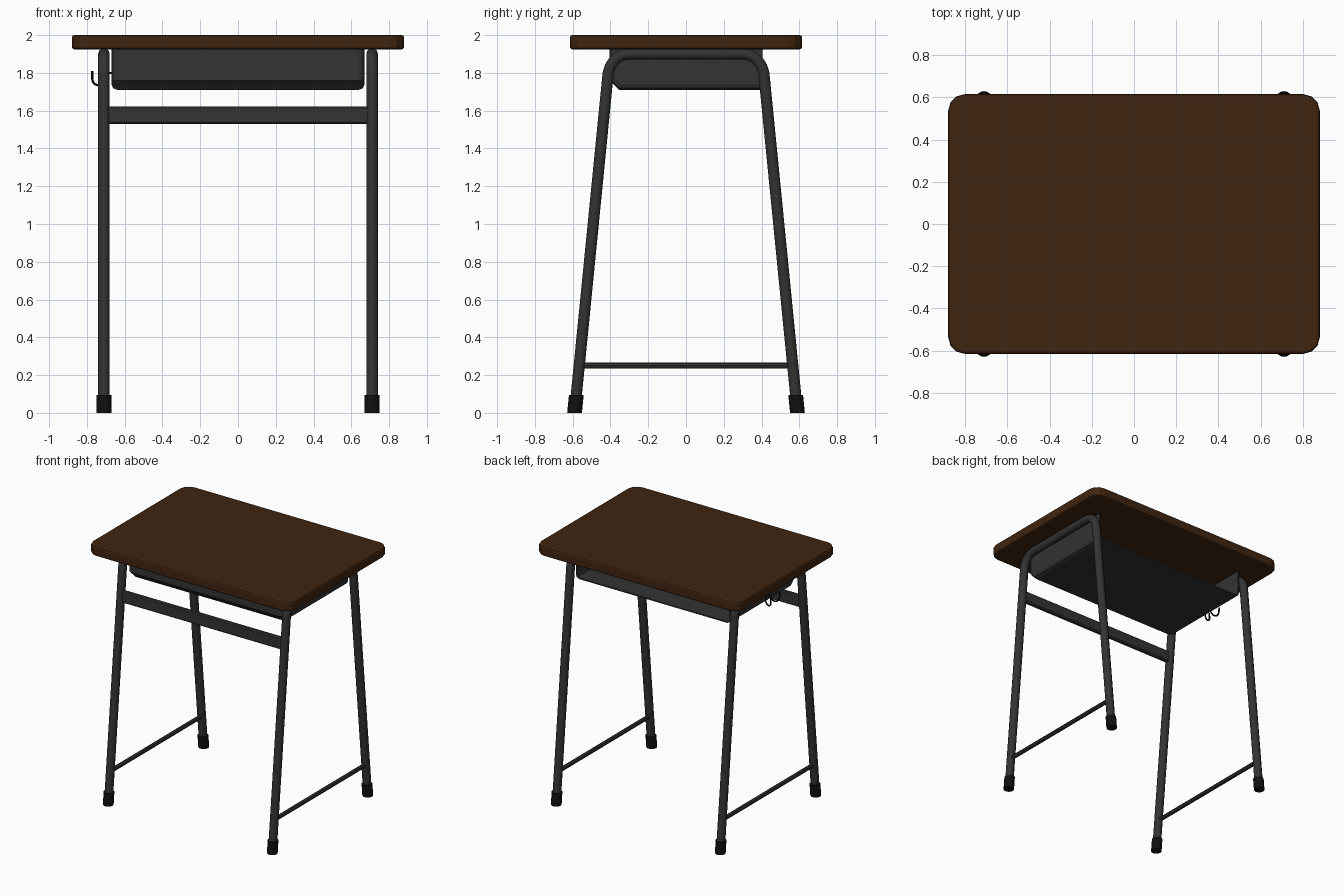
import bpy, bmesh
from math import sin, cos, pi
from mathutils import Matrix, Vector

if "Cube" in bpy.data.objects:
    bpy.data.objects.remove(bpy.data.objects["Cube"])


def material(name, colour):
    m = bpy.data.materials.new(name)
    m.use_nodes = True
    m.diffuse_color = (*colour, 1)
    node = m.node_tree.nodes["Principled BSDF"]
    node.inputs["Base Color"].default_value = (*colour, 1)
    node.inputs["Roughness"].default_value = 0.6
    return m


wood = material("dark brown wood", (0.05, 0.018, 0.005))
metal = material("charcoal metal", (0.033, 0.033, 0.033))
rubber = material("black rubber", (0.005, 0.005, 0.005))


def add_mesh(name, bm, mat):
    bmesh.ops.recalc_face_normals(bm, faces=bm.faces)
    mesh = bpy.data.meshes.new(name)
    bm.to_mesh(mesh)
    bm.free()
    mesh.materials.append(mat)
    ob = bpy.data.objects.new(name, mesh)
    bpy.context.collection.objects.link(ob)
    return ob


def box(size, centre):
    bm = bmesh.new()
    bmesh.ops.create_cube(bm, size=1, matrix=Matrix.Translation(centre) @ Matrix.Diagonal((*size, 1)))
    return bm


def bevel(bm, edges, width, segments):
    bmesh.ops.bevel(bm, geom=edges, offset=width, segments=segments, profile=0.5, affect='EDGES')


def tube(name, points, radius, mat, resolution=2):
    """Round tube along a path, turned into a mesh."""
    curve = bpy.data.curves.new(name, 'CURVE')
    curve.dimensions = '3D'
    curve.bevel_depth = radius
    curve.bevel_resolution = resolution
    curve.use_fill_caps = True
    spline = curve.splines.new('POLY')
    spline.points.add(len(points) - 1)
    for p, co in zip(spline.points, points):
        p.co = (*co, 1)
    ob = bpy.data.objects.new(name, curve)
    bpy.context.collection.objects.link(ob)
    curve.materials.append(mat)
    smooth(ob, convert=True)
    return ob


def smooth(ob, convert=False):
    bpy.ops.object.select_all(action='DESELECT')
    ob.select_set(True)
    bpy.context.view_layer.objects.active = ob
    if convert:
        bpy.ops.object.convert(target='MESH')
    bpy.ops.object.shade_smooth_by_angle(angle=0.7)


# Table top with rounded corners and eased rims
bm = box((1.76, 1.23, 0.075), (0, 0, 1.9625))
bevel(bm, [e for e in bm.edges if abs(e.verts[0].co.z - e.verts[1].co.z) > 0.01], 0.08, 3)
bevel(bm, [e for e in bm.edges if abs(e.verts[0].co.z - e.verts[1].co.z) < 0.01], 0.013, 2)
add_mesh("table_top", bm, wood)

# Book tray, open at the back and under the top
bm = box((1.34, 0.81, 0.22), (0, 0, 1.82))
bmesh.ops.delete(bm, geom=[f for f in bm.faces if f.normal.z > 0.5 or f.normal.y > 0.5], context='FACES')
front_low = [e for e in bm.edges if all(v.co.z < 1.75 and v.co.y < 0 for v in e.verts)]
bevel(bm, front_low, 0.05, 1)
side_edges = [e for e in bm.edges if len(e.link_faces) == 2
              and abs(e.verts[0].co.x - e.verts[1].co.x) < 0.01
              and any(f.normal.x ** 2 > 0.9 for f in e.link_faces)
              and any(f.normal.x ** 2 < 0.1 for f in e.link_faces)]
bevel(bm, side_edges, 0.03, 2)
tray = add_mesh("book_tray", bm, metal)
shell = tray.modifiers.new("sheet", 'SOLIDIFY')
shell.thickness = 0.01
shell.offset = -1

# Side frames: bent leg tube, foot caps and low rail
TOP_Y, TOP_Z, FOOT_Y, BEND = 0.415, 1.77, 0.59, 0.11
SLOPE = (FOOT_Y - TOP_Y) / TOP_Z
half = [Vector((0, FOOT_Y - SLOPE * 0.03, 0.03))]
for i in range(7):
    a = pi / 2 * i / 6
    half.append(Vector((0, TOP_Y - BEND * (1 - cos(a)), TOP_Z + 0.13 * sin(a))))
arch = half + [Vector((0, -p.y, p.z)) for p in reversed(half)]

for side, label in ((1, "left"), (-1, "right")):
    x = 0.71 * side
    tube(f"{label}_leg_frame", [p + Vector((x, 0, 0)) for p in arch], 0.031, metal, 3)
    rail_y = FOOT_Y - SLOPE * 0.25
    tube(f"{label}_low_rail", [(x, -rail_y, 0.25), (x, rail_y, 0.25)], 0.016, metal)
    for end, where in ((1, "back"), (-1, "front")):
        bm = bmesh.new()
        bmesh.ops.create_cone(bm, cap_ends=True, segments=16, radius1=0.039, radius2=0.039,
                              depth=0.096, matrix=Matrix.Translation((0, 0, 0.048)))
        for v in bm.verts:
            v.co += Vector((x, end * (FOOT_Y - SLOPE * v.co.z), 0))
        smooth(add_mesh(f"{label}_{where}_foot", bm, rubber))

# Front crossbar
bar_z = 1.575
bm = box((1.40, 0.035, 0.092), (0, -(FOOT_Y - SLOPE * bar_z), bar_z))
bevel(bm, [e for e in bm.edges if abs(e.verts[0].co.x - e.verts[1].co.x) > 0.1], 0.008, 1)
add_mesh("front_crossbar", bm, metal)

# Twin bag hook: a loop on the tray side with two upturned prongs
prong = [(-0.667, 0, 1.80), (-0.70, 0.005, 1.80), (-0.71, 0.02, 1.775)]
for i in range(7):
    a = pi * i / 6
    prong.append((-0.74 - 0.03 * -cos(a) - 0.002, 0.03 + 0.004 * i, 1.77 - 0.035 * sin(a)))
prong.append((-0.772, 0.056, 1.81))
for end, where in ((1, "back"), (-1, "front")):
    tube(f"{where}_bag_hook", [(x, y * end, z) for x, y, z in prong], 0.006, rubber)
